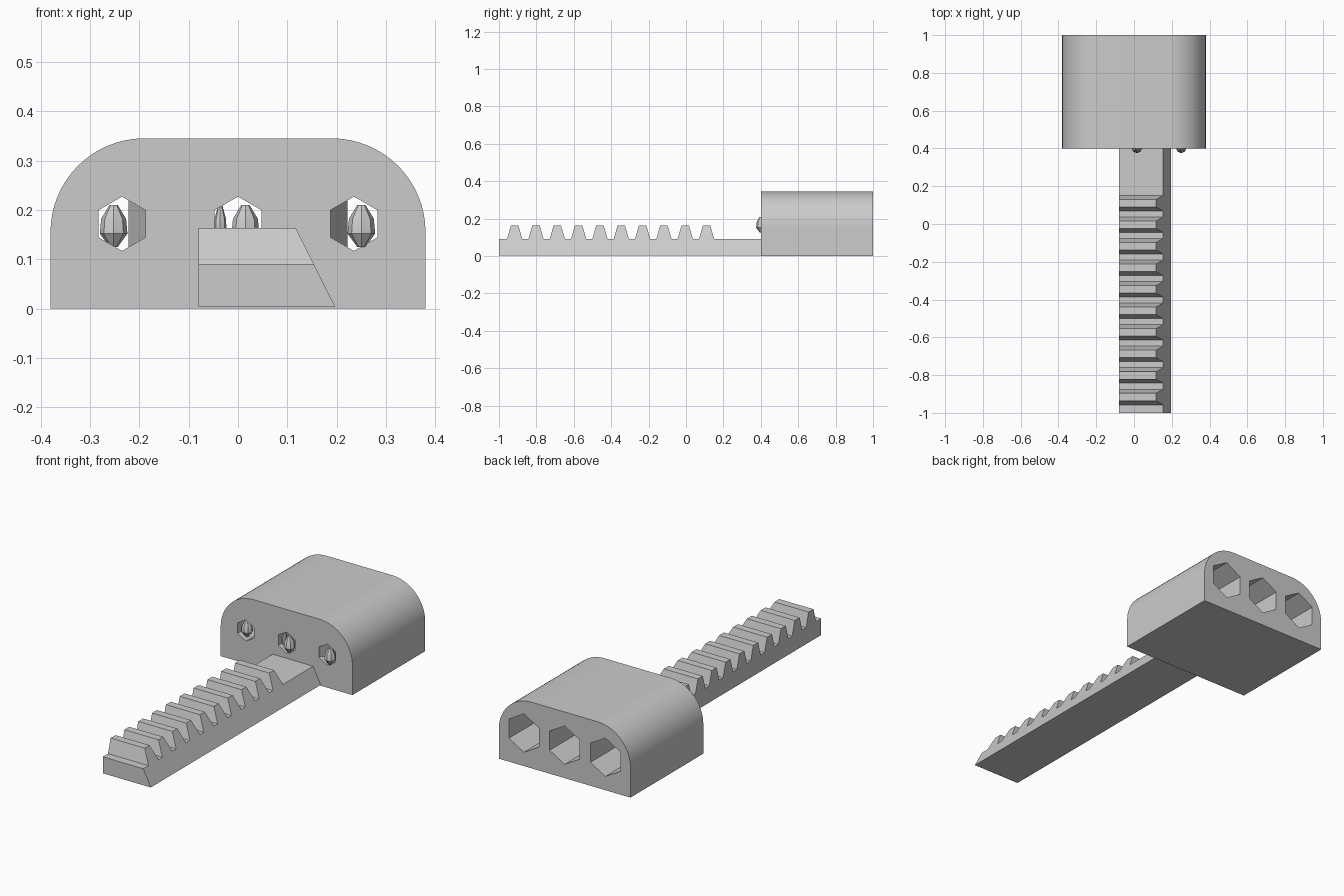
import bpy, bmesh, math
from mathutils import Vector

cube = bpy.data.objects.get("Cube")
if cube:
    bpy.data.objects.remove(cube, do_unlink=True)

grey = bpy.data.materials.new("plain grey")
grey.use_nodes = True
COLOUR = (0.6, 0.6, 0.6, 1)
grey.diffuse_color = COLOUR
grey.node_tree.nodes["Principled BSDF"].inputs["Base Color"].default_value = COLOUR


def finish(name, bm, smooth=False):
    bmesh.ops.recalc_face_normals(bm, faces=bm.faces)
    mesh = bpy.data.meshes.new(name)
    bm.to_mesh(mesh)
    bm.free()
    obj = bpy.data.objects.new(name, mesh)
    bpy.context.collection.objects.link(obj)
    mesh.materials.append(grey)
    if smooth:
        bpy.ops.object.select_all(action='DESELECT')
        obj.select_set(True)
        bpy.context.view_layer.objects.active = obj
        bpy.ops.object.shade_smooth_by_angle(angle=math.radians(30))
    return obj


def prism(points, offset):
    """Extrude a flat outline along an offset."""
    bm = bmesh.new()
    face = bm.faces.new([bm.verts.new(p) for p in points])
    new = bmesh.ops.extrude_face_region(bm, geom=[face])["geom"]
    bmesh.ops.translate(bm, vec=Vector(offset),
                        verts=[v for v in new if isinstance(v, bmesh.types.BMVert)])
    return bm


def loft(rings):
    """Skin a list of equal rings and cap both ends."""
    bm = bmesh.new()
    loops = [[bm.verts.new(p) for p in ring] for ring in rings]
    n = len(loops[0])
    for a, b in zip(loops, loops[1:]):
        for i in range(n):
            j = (i + 1) % n
            bm.faces.new((a[i], a[j], b[j], b[i]))
    bm.faces.new(loops[0])
    bm.faces.new(loops[-1])
    return bm


# Block with two rounded upper corners
R, W, H = 0.19, 0.38, 0.345
outline = [(-W, 0.4, 0), (W, 0.4, 0)]
for side, start in ((1, 0), (-1, 90)):
    for i in range(17):
        a = math.radians(start + 90 * i / 16)
        outline.append((side * (W - R) + R * math.cos(a), 0.4, H - R + R * math.sin(a)))
block = finish("block", prism(outline, (0, 0.6, 0)), smooth=True)

# Stepped hexagonal sockets through the block
for n, x in enumerate((-0.235, 0, 0.235)):
    rings = []
    for y, r in ((0.3, 0.055), (0.5, 0.055), (0.5, 0.1), (1.1, 0.1)):
        rings.append([(x + r * math.sin(k * math.pi / 3), y,
                       0.172 + r * math.cos(k * math.pi / 3)) for k in range(6)])
    cutter = finish(f"socket_cutter_{n + 1}", loft(rings))
    cutter.hide_render = True
    cutter.hide_set(True)
    mod = block.modifiers.new("socket", 'BOOLEAN')
    mod.object = cutter
    mod.operation = 'DIFFERENCE'
    mod.solver = 'EXACT'

# Toothed rack with one slanted side
PITCH, FIRST = 0.114, -0.916
side = [(-1, 0.004), (-1, 0.09)]
for i in range(10):
    y = FIRST + i * PITCH
    side += [(y - 0.041, 0.09), (y - 0.02, 0.163), (y + 0.02, 0.163), (y + 0.041, 0.09)]
side += [(0.42, 0.09), (0.42, 0.004)]
bm = prism([(-0.08, y, z) for y, z in side], (0.32, 0, 0))
cut = bmesh.ops.bisect_plane(bm, geom=bm.verts[:] + bm.edges[:] + bm.faces[:],
                             plane_co=(0.195, 0, 0.008), plane_no=(0.155, 0, 0.078),
                             clear_outer=True)
edges = [e for e in bm.edges if e.is_boundary]
bmesh.ops.contextual_create(bm, geom=edges)
finish("toothed_rack", bm)

# Slanted guides on the inner side of the outer sockets
for name, s in (("left_guide", 1), ("right_guide", -1)):
    plan = [(s * 0.183, 0.402, 0.12), (s * 0.222, 0.5, 0.12), (s * 0.183, 0.5, 0.12)]
    finish(name, prism(plan, (0, 0, 0.105)))

# Small pointed catches in the socket mouths
for name, x, y, w in (("right_catch", -0.252, 0.435, 0.028),
                      ("middle_catch", 0.015, 0.403, 0.028),
                      ("left_catch", 0.25, 0.403, 0.028),
                      ("middle_back_catch", -0.036, 0.435, 0.013)):
    rings = []
    for z, f in ((0.125, 0.3), (0.152, 1), (0.182, 0.9), (0.21, 0.3)):
        rings.append([(x + f * w * math.cos(k * math.pi / 4),
                       y + f * w * math.sin(k * math.pi / 4), z) for k in range(8)])
    finish(name, loft(rings), smooth=True)
